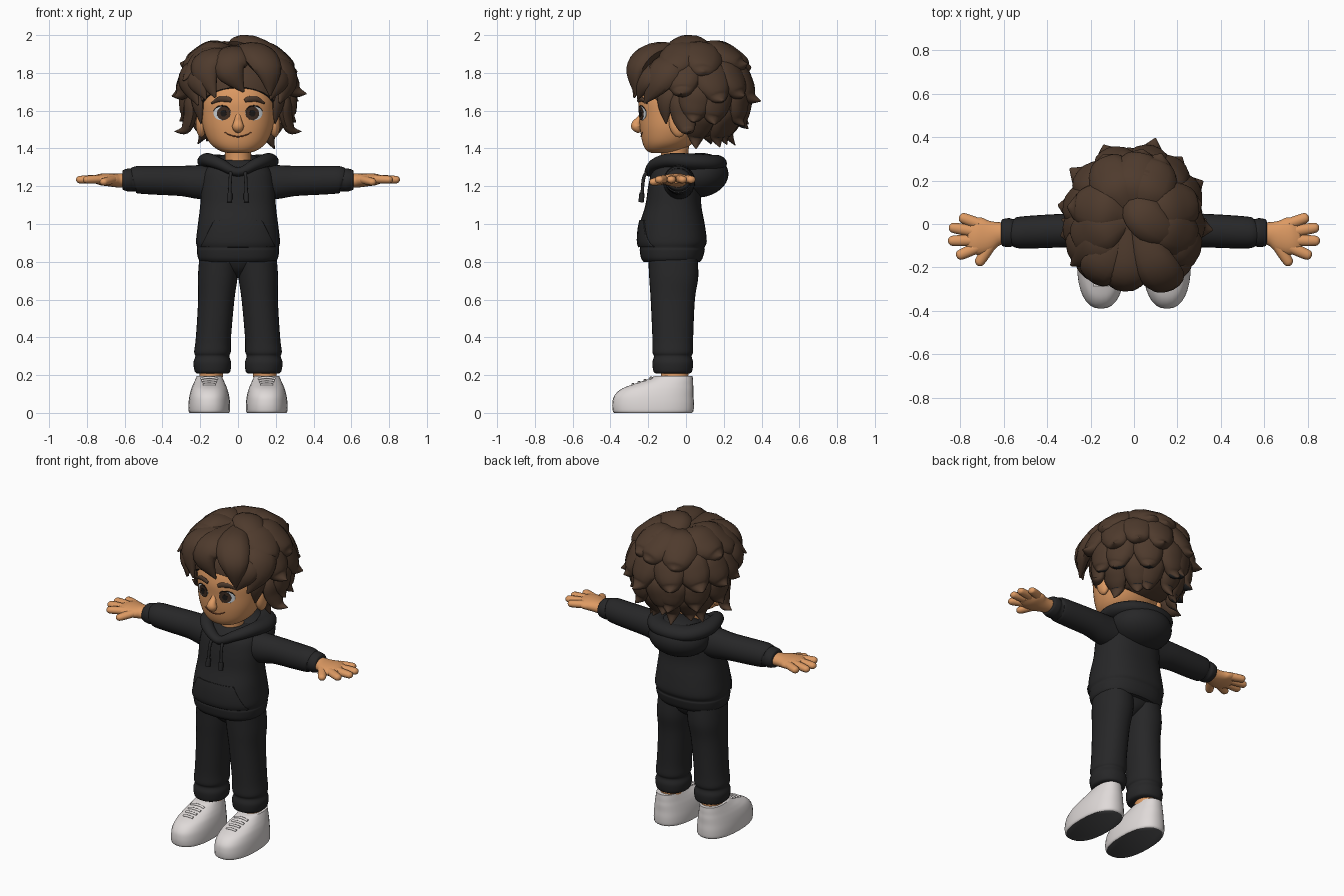
import bpy, bmesh, math, random
from mathutils import Vector, Matrix
from mathutils.bvhtree import BVHTree

random.seed(4)
if "Cube" in bpy.data.objects:
    bpy.data.objects.remove(bpy.data.objects["Cube"])


def material(name, *rgb):
    m = bpy.data.materials.new(name)
    m.use_nodes = True
    m.diffuse_color = (*rgb, 1)
    m.node_tree.nodes["Principled BSDF"].inputs["Base Color"].default_value = (*rgb, 1)
    return m


SKIN = material("warm skin", .73, .325, .125)
HAIR = material("brown hair", .077, .043, .026)
CLOTH = material("charcoal cloth", .02, .02, .021)
SHOE = material("off white shoe", .74, .70, .69)
SOLE = material("dark sole", .085, .085, .088)
WHITE = material("eye white", .66, .70, .73)
IRIS = material("dark brown iris", .05, .027, .017)
LINE = material("mouth brown", .16, .05, .022)
PUPIL = material("black pupil", .012, .01, .009)
made = []


def finish(name, bm, mats, mirror=False):
    me = bpy.data.meshes.new(name)
    bm.to_mesh(me)
    bm.free()
    for m in mats:
        me.materials.append(m)
    ob = bpy.data.objects.new(name, me)
    bpy.context.collection.objects.link(ob)
    if mirror:
        ob.modifiers.new("Mirror", "MIRROR").use_mirror_merge = False
    made.append(ob)
    return ob


def spline(rows, n=5, closed=False):
    """Smooth curve through rows of any number of components."""
    p = [Vector(r) for r in rows]
    k = len(p)
    get = (lambda i: p[i % k]) if closed else (lambda i: p[min(max(i, 0), k - 1)])
    out = []
    for i in range(k if closed else k - 1):
        a, b, c, d = (get(i + j) for j in (-1, 0, 1, 2))
        for s in range(n):
            t = s / n
            out.append(b + (c - a) * (t / 2) + (a * 2 - b * 5 + c * 4 - d) * (t * t / 2)
                       + (b * 3 - a - c * 3 + d) * (t ** 3 / 2))
    return out if closed else out + [p[-1]]


def tube(name, rings, mats, sides=16, power=2, mirror=False, closed=False):
    """Skin a list of (centre, axis, axis) rings."""
    bm = bmesh.new()
    curve = lambda v: math.copysign(abs(v) ** (2 / power), v)
    loops = []
    for c, a, b in rings:
        angles = [math.tau * i / sides for i in range(sides)]
        loops.append([bm.verts.new(c + a * curve(math.cos(t)) + b * curve(math.sin(t))) for t in angles])
    pairs = list(zip(loops, loops[1:])) + ([(loops[-1], loops[0])] if closed else [])
    for lo, hi in pairs:
        for i in range(sides):
            j = (i + 1) % sides
            bm.faces.new((lo[i], lo[j], hi[j], hi[i]))
    if not closed:
        start = bm.faces.new(loops[0])
        start.material_index = len(mats) - 1
        bm.faces.new(loops[-1])
    bmesh.ops.recalc_face_normals(bm, faces=bm.faces)
    return finish(name, bm, mats, mirror)


def loft(name, rows, mats, power=2, mirror=False, sides=32):
    """Stack level rings given as (z, x, y, half width, half depth)."""
    rings = [(Vector((x, y, z)), Vector((w, 0, 0)), Vector((0, d, 0))) for z, x, y, w, d in spline(rows)]
    return tube(name, rings, mats, sides, power, mirror)


def sweep(name, rows, mats, up=(0, 0, 1), across=None, mirror=False, closed=False, n=5, sides=12):
    """Follow a path of (x, y, z, half width, half thickness)."""
    s = spline(rows, n, closed)
    k = len(s)
    rings = []
    for i, q in enumerate(s):
        nxt = s[(i + 1) % k] if closed else s[min(i + 1, k - 1)]
        prv = s[i - 1] if closed else s[max(i - 1, 0)]
        t = (Vector(nxt[:3]) - Vector(prv[:3])).normalized()
        nor = across.cross(t) if across else Vector(up)
        nor = (nor - t * nor.dot(t)).normalized()
        rings.append((Vector(q[:3]), t.cross(nor) * q[3], nor * q[4]))
    return tube(name, rings, mats, sides, mirror=mirror, closed=closed)


def ball(name, loc, scale, mats, turn=0, mirror=False):
    bm = bmesh.new()
    mx = Matrix.Translation(loc) @ Matrix.Rotation(turn, 4, "X") @ Matrix.Diagonal((*scale, 1))
    bmesh.ops.create_uvsphere(bm, u_segments=32, v_segments=20, radius=1, matrix=mx)
    return finish(name, bm, mats, mirror)


def tree_of(ob):
    return BVHTree.FromPolygons([v.co for v in ob.data.vertices], [p.vertices[:] for p in ob.data.polygons])


def front_of(tree, x, z, lift):
    hit, nor, _, _ = tree.ray_cast(Vector((x, -1, z)), Vector((0, 1, 0)))
    return hit + nor * lift


def plate(name, tree, cx, cz, height, width, mats, lift, mirror=False):
    """Thin plate hugging the front; width is a function of v in -1..1."""
    bm = bmesh.new()
    m = 14
    steps = [-math.cos(math.pi * i / m) for i in range(m + 1)]
    g = [[bm.verts.new(front_of(tree, cx + u * width(v), cz + v * height, lift)) for u in steps] for v in steps]
    for j in range(m):
        for i in range(m):
            bm.faces.new((g[j][i], g[j][i + 1], g[j + 1][i + 1], g[j + 1][i]))
    ob = finish(name, bm, mats, mirror)
    sol = ob.modifiers.new("Solidify", "SOLIDIFY")
    sol.thickness, sol.offset = lift * 1.3, -1


def oval(w):
    return lambda v: w * max(.03, math.sqrt(max(0, 1 - v * v)))


# Head, neck and ears
head = loft("head", [(1.375, 0, -.13, .05, .05), (1.39, 0, -.12, .1, .09), (1.43, 0, -.095, .15, .135),
                     (1.5, 0, -.075, .182, .168), (1.58, 0, -.07, .193, .178), (1.66, 0, -.07, .192, .18),
                     (1.75, 0, -.06, .17, .16), (1.85, 0, -.04, .08, .08)], [SKIN], 2.15, sides=48)
loft("neck", [(1.22, 0, -.06, .075, .075), (1.34, 0, -.06, .068, .07), (1.45, 0, -.06, .075, .08)], [SKIN])
ball("ear", (.195, -.045, 1.53), (.028, .045, .072), [SKIN], .2, True)
sweep("nose", [(0, -.235, 1.59, .012, .008), (0, -.245, 1.56, .017, .014), (0, -.26, 1.533, .026, .025),
               (0, -.262, 1.515, .031, .028), (0, -.25, 1.497, .022, .018), (0, -.24, 1.49, .006, .006)],
      [SKIN], (0, -1, 0), sides=20)

# Face details
face = tree_of(head)
plate("eye_white", face, .084, 1.587, .038, oval(.044), [WHITE], .003, True)
plate("iris", face, .075, 1.586, .036, oval(.034), [IRIS], .005, True)
plate("pupil", face, .075, 1.586, .018, oval(.015), [PUPIL], .0065, True)


def face_line(name, pts, size, mats, lift, mirror=False):
    rows = [(*front_of(face, x, z, lift), size * k, min(size * k, .007)) for x, z, k in pts]
    sweep(name, rows, mats, (0, -1, 0), mirror=mirror, sides=8)


face_line("eyebrow", [(.035, 1.652, .7), (.06, 1.661, 1.1), (.1, 1.66, 1), (.138, 1.638, .3)], .014, [HAIR], .004, True)
face_line("upper_lash", [(.04, 1.6, .5), (.058, 1.62, 1), (.084, 1.626, 1), (.11, 1.619, 1), (.128, 1.6, .5)],
          .003, [PUPIL], .003, True)
face_line("mouth", [(i * .014, 1.463 + .0009 * i * i, 1 - abs(i) * .1) for i in range(-5, 6)], .004, [LINE], .001)

# Hoodie body, pocket and hood
torso = loft("hoodie_body", [(.80, 0, -.075, .198, .15), (.82, 0, -.075, .212, .163), (.86, 0, -.073, .218, .172),
                             (.875, 0, -.073, .216, .171), (.91, 0, -.072, .222, .182), (1., 0, -.073, .212, .172),
                             (1.1, 0, -.067, .2, .148), (1.2, 0, -.06, .195, .14), (1.28, 0, -.055, .178, .125),
                             (1.33, 0, -.05, .12, .09), (1.34, 0, -.05, .07, .06)], [CLOTH], 2.4)
chest = tree_of(torso)
plate("front_pocket", chest, 0, .95, .07, lambda v: .158 - .035 * v, [CLOTH], .007)
ball("hood_pouch", (0, .065, 1.258), (.187, .16, .118), [CLOTH], .1)
half = [(.09, -.165, 1.315, .035, .03), (.152, -.09, 1.338, .04, .036), (.16, .03, 1.33, .055, .043),
        (.105, .128, 1.322, .06, .045)]
collar = [(0, -.19, 1.275, .03, .024)] + half + [(0, .157, 1.32, .06, .046)]
collar += [(-x, y, z, w, h) for x, y, z, w, h in reversed(half)]
sweep("hood_collar", collar, [CLOTH], closed=True, sides=20)
sweep("drawstring", [(.035, -.185, 1.3, .009, .009), (.04, -.222, 1.25, .009, .009), (.044, -.232, 1.165, .009, .009),
                     (.044, -.233, 1.16, .014, .014), (.045, -.238, 1.115, .014, .014)], [CLOTH], (0, -1, 0), mirror=True)

# Sleeves and hands
sweep("sleeve", [(.08, -.04, 1.22, .09, .09), (.2, -.035, 1.222, .083, .09), (.3, -.03, 1.228, .078, .08),
                 (.45, -.036, 1.232, .076, .076), (.535, -.04, 1.235, .072, .072), (.555, -.04, 1.233, .062, .06),
                 (.575, -.04, 1.233, .067, .062), (.605, -.04, 1.233, .062, .054), (.612, -.04, 1.233, .05, .045)],
      [CLOTH], mirror=True, sides=24)
sweep("palm", [(.57, -.04, 1.232, .047, .038), (.63, -.045, 1.23, .055, .037), (.68, -.055, 1.233, .08, .034),
               (.73, -.055, 1.236, .085, .03), (.765, -.05, 1.236, .058, .018)], [SKIN], mirror=True, sides=20)
fingers = {"little_finger": (.715, 0, .805, .034), "ring_finger": (.73, -.035, .853, -.014),
           "middle_finger": (.73, -.075, .857, -.078), "index_finger": (.715, -.105, .818, -.15),
           "thumb": (.65, -.08, .722, -.19)}
for name, (x0, y0, x1, y1) in fingers.items():
    drop = .018 if name == "thumb" else .004
    at = lambda f, r: (x0 + (x1 - x0) * f, y0 + (y1 - y0) * f, 1.238 - drop * f, r, r * .85)
    sweep(name, [at(0, .026), at(.5, .026), at(.85, .023), at(.96, .015), at(1, .005)], [SKIN], mirror=True)

# Trousers
loft("trouser_leg", [(.208, .135, -.07, .08, .088), (.22, .135, -.07, .094, .102), (.265, .136, -.07, .1, .108),
                     (.3, .136, -.07, .09, .1), (.325, .135, -.07, .097, .108), (.4, .13, -.07, .093, .108),
                     (.6, .115, -.07, .096, .117), (.72, .107, -.065, .105, .13), (.83, .1, -.07, .104, .13)],
     [CLOTH], 2.2, True)
loft("trouser_seat", [(.715, 0, -.065, .02, .04), (.76, 0, -.065, .08, .1), (.83, 0, -.07, .195, .13)], [CLOTH], 2.3)

# Ankles, shoes and laces
loft("ankle", [(.15, .145, -.06, .06, .07), (.25, .138, -.06, .064, .074)], [SKIN], mirror=True)
outline = [(0, -.38, .032, .104), (.012, -.388, .04, .11), (.05, -.39, .042, .11), (.09, -.38, .04, .105),
           (.125, -.345, .04, .096), (.15, -.285, .038, .086), (.172, -.22, .037, .076), (.195, -.165, .035, .066)]
shoe = loft("shoe", [(z, .152, (f + b) / 2, w, (b - f) / 2) for z, f, b, w in outline], [SHOE, SOLE], 2.35, True)
upper = tree_of(shoe)
for i in range(4):
    y = -.185 - i * .032
    rows = []
    for u in (-1, -.5, 0, .5, 1):
        hit = upper.ray_cast(Vector((.152 + u * (.045 - .004 * i), y, 1)), Vector((0, 0, -1)))[0]
        rows.append((*hit, .008, .008))
    sweep("shoe_lace", rows, [SHOE], mirror=True, sides=8)

# Hair cap, cut along a sloping hairline
C, R = Vector((0, .03, 1.70)), Vector((.265, .275, .25))
bm = bmesh.new()
bmesh.ops.create_uvsphere(bm, u_segments=36, v_segments=24, radius=1,
                          matrix=Matrix.Translation(C) @ Matrix.Diagonal((*R, 1)))
cut = bmesh.ops.bisect_plane(bm, geom=bm.verts[:] + bm.edges[:] + bm.faces[:], plane_co=(0, -.25, 1.73),
                             plane_no=(0, .62, .78), clear_inner=True)
edges = [e for e in cut["geom_cut"] if isinstance(e, bmesh.types.BMEdge)]
for f in bmesh.ops.contextual_create(bm, geom=edges)["faces"]:
    f.material_index = 1
finish("hair_cap", bm, [HAIR, CLOTH])


# Hair locks in overlapping layers round the head, tips swept outwards
def on_head(az, el, k):
    a, e = math.radians(az), math.radians(el)
    return C + k * Vector((R.x * math.sin(a) * math.cos(e), -R.y * math.cos(a) * math.cos(e), R.z * math.sin(e)))


def lock(name, pts, w, sizes):
    rows = [(*p, w * a, w * .5 * b) for p, (a, b) in zip(pts, sizes)]
    across = (pts[-2] - pts[0]).cross(pts[1] - C).normalized()
    return sweep(name, rows, [HAIR, CLOTH], across=across)


SWEPT = [(.5, .5), (1, 1), (1, 1), (.62, .75), (.04, .06)]
# each layer: start height, end height, first angle, last angle, step, width, reach
layers = [("crown", 78, 24, 75, 285, 35, .11, 1.3), ("upper", 48, -4, 78, 282, 29, .095, 1.36),
          ("middle", 15, -32, 97, 263, 27.5, .085, 1.38), ("nape", -12, -56, 108, 252, 28.5, .072, 1.4)]
for name, e0, e1, a0, a1, step, w, reach in layers:
    for i in range(round((a1 - a0) / step) + 1):
        az, twist, end = a0 + i * step, random.uniform(-13, 13), e1 + random.uniform(-5, 5)
        tip = reach + random.uniform(-.06, .04)
        path = [on_head(az + twist * f, e0 + (end - e0) * f, k)
                for f, k in ((0, .9), (.35, 1.01), (.7, 1.06), (.95, 1.16), (1, tip))]
        ob = lock(name + "_hair_lock", path, w, SWEPT)
        for p in ob.data.polygons:
            p.material_index = int(name in ("middle", "nape") and p.normal.z < -.8)

# Fringe, top tufts and sideburns
TAPER = [(.5, .5), (1, 1), (.85, .9), (.06, .1)]
fringe = [((.02, 0, 1.93), (.09, -.18, 1.91), (.16, -.265, 1.82), (.17, -.265, 1.68)),
          ((-.02, 0, 1.92), (-.03, -.2, 1.89), (-.04, -.27, 1.81), (.03, -.265, 1.7)),
          ((-.04, 0, 1.91), (-.14, -.17, 1.88), (-.17, -.235, 1.8), (-.12, -.275, 1.67)),
          ((-.08, 0, 1.9), (-.22, -.09, 1.83), (-.25, -.15, 1.75), (-.21, -.21, 1.63)),
          ((.08, 0, 1.91), (.22, -.09, 1.84), (.25, -.15, 1.75), (.22, -.22, 1.64)),
          ((0, .14, 1.91), (.04, .05, 1.95), (.13, -.03, 1.93), (.27, -.08, 1.85)),
          ((-.05, .02, 1.88), (-.14, -.07, 1.895), (-.21, -.13, 1.85), (-.29, -.19, 1.76))]
for path in fringe:
    lock("fringe_lock", [Vector(p) for p in path], .095, TAPER)
for s in (-1, 1):
    side = lambda *pts: [Vector((s * x, y, z)) for x, y, z in pts]
    lock("sideburn", side((.2, -.08, 1.76), (.215, -.1, 1.69), (.21, -.11, 1.62), (.195, -.105, 1.53)), .05, TAPER)
    lock("temple_lock", side((.16, -.1, 1.86), (.21, -.18, 1.8), (.205, -.225, 1.74), (.17, -.255, 1.66)), .07, TAPER)
    lock("ear_lock", side((.22, .01, 1.74), (.25, -.02, 1.65), (.255, -.01, 1.57), (.28, .01, 1.5),
                          (.335, .02, 1.49)), .065, SWEPT)

# Smooth shading with crisp creases
bpy.ops.object.select_all(action="DESELECT")
for ob in made:
    ob.select_set(True)
bpy.context.view_layer.objects.active = made[0]
bpy.ops.object.shade_smooth_by_angle(angle=math.radians(50))
